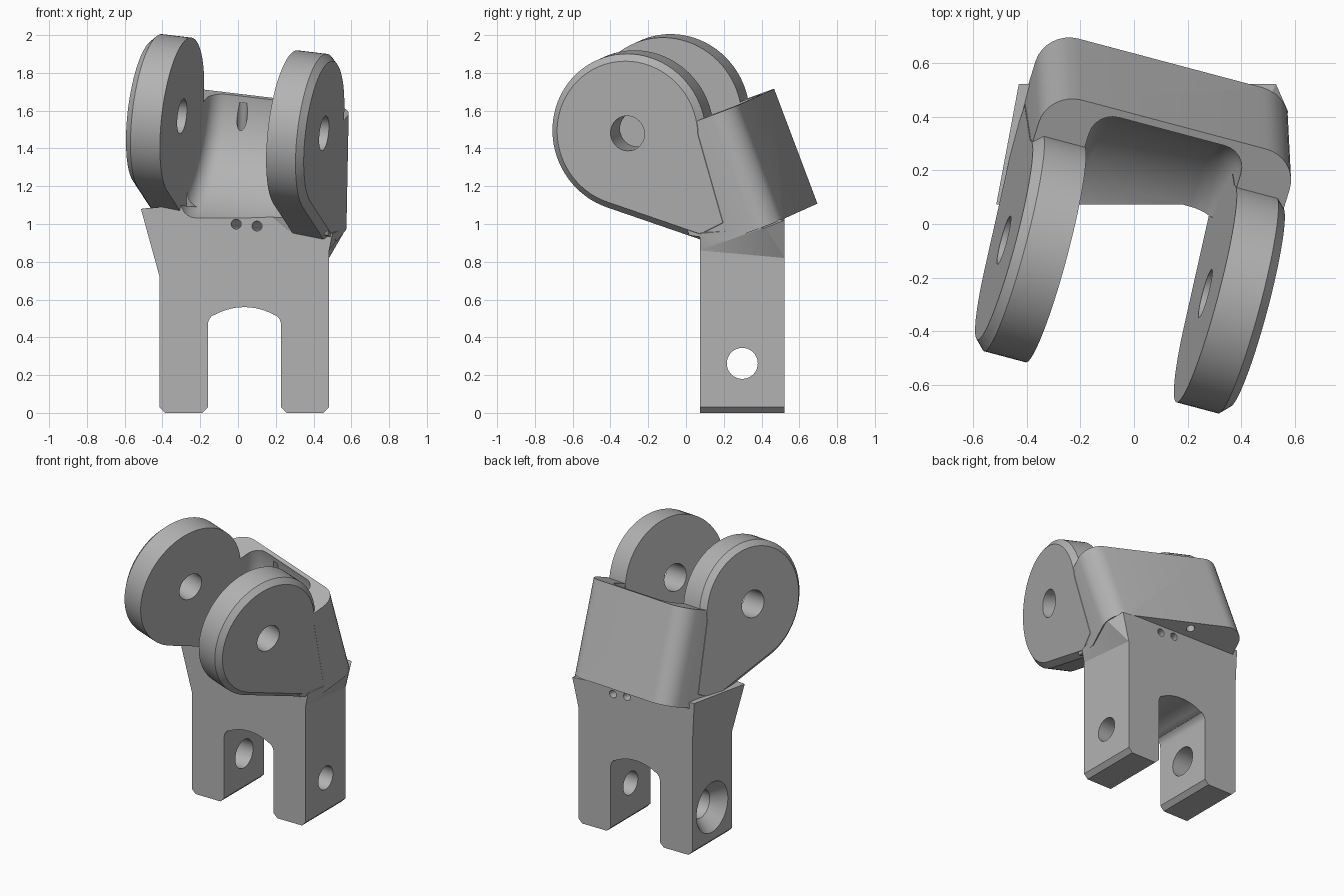
import bpy, bmesh, math
from mathutils import Matrix, Vector

if "Cube" in bpy.data.objects:
    bpy.data.objects.remove(bpy.data.objects["Cube"])

grey = bpy.data.materials.new("plain_grey")
grey.use_nodes = True
colour = (0.45, 0.45, 0.45, 1)
grey.diffuse_color = colour
grey.node_tree.nodes["Principled BSDF"].inputs["Base Color"].default_value = colour

# Hinge frame: x along the upper pin, y to the back, z up the back plate
pin = Vector((0.96, -0.255, -0.115)).normalized()
up = Vector((0.018, -0.353, 0.936))
up = (up - pin * up.dot(pin)).normalized()
back = up.cross(pin)
HINGE = Matrix((pin, back, up)).transposed().to_4x4()
HINGE.translation = (-0.015, -0.185, 1.536)
UPRIGHT = Matrix.Identity(4)


def finish(name, bm, matrix=UPRIGHT):
    bmesh.ops.recalc_face_normals(bm, faces=bm.faces)
    bm.transform(matrix)
    mesh = bpy.data.meshes.new(name)
    bm.to_mesh(mesh)
    bm.free()
    mesh.materials.append(grey)
    obj = bpy.data.objects.new(name, mesh)
    bpy.context.collection.objects.link(obj)
    return obj


def prism(points, start, end, axis):
    """Extrude a 2D outline along x or y."""
    place = (lambda p, d: (d, p[0], p[1])) if axis == "x" else (lambda p, d: (p[0], d, p[1]))
    bm = bmesh.new()
    face = bm.faces.new([bm.verts.new(place(p, start)) for p in points])
    ext = bmesh.ops.extrude_face_region(bm, geom=[face])["geom"]
    move = Vector(place((0, 0), end - start))
    bmesh.ops.translate(bm, verts=[g for g in ext if isinstance(g, bmesh.types.BMVert)], vec=move)
    return bm


def bevel(bm, test, offset, segments):
    edges = [e for e in bm.edges if test(*[v.co for v in e.verts])]
    bmesh.ops.bevel(bm, geom=edges, offset=offset, segments=segments, profile=0.5, affect="EDGES")


def rod(name, start, end, r1, r2=None, segments=40):
    start, end = Vector(start), Vector(end)
    bm = bmesh.new()
    bmesh.ops.create_cone(bm, cap_ends=True, segments=segments, radius1=r1,
                          radius2=r2 or r1, depth=(end - start).length)
    turn = (end - start).to_track_quat("Z", "Y").to_matrix().to_4x4()
    return finish(name, bm, Matrix.Translation((start + end) / 2) @ turn)


def combine(target, other, operation):
    other.hide_render = True
    mod = target.modifiers.new("join", "BOOLEAN")
    mod.object, mod.operation, mod.solver = other, operation, "EXACT"
    bpy.context.view_layer.update()
    mesh = bpy.data.meshes.new_from_object(target.evaluated_get(bpy.context.evaluated_depsgraph_get()))
    target.modifiers.clear()
    target.data = mesh
    bpy.data.objects.remove(other)


def arc(cx, cz, r, a0, a1, n):
    angles = [math.radians(a0 + (a1 - a0) * i / n) for i in range(n + 1)]
    return [(cx + r * math.cos(t), cz + r * math.sin(t)) for t in angles]


# Lower fork: chamfered legs around an arched slot
L, R, SL, SR, CH = -0.415, 0.482, -0.16, 0.228, 0.03
slot = arc(0.165, 0.465, 0.063, 0, 55, 5) + arc(0.034, 0.24, 0.32, 60, 120, 10) + arc(-0.097, 0.465, 0.063, 125, 180, 5)
outline = [(L, CH), (L, 1.0), (R, 1.0), (R, CH), (R - CH, 0), (SR + CH, 0), (SR, CH)]
outline += slot + [(SL, CH), (SL - CH, 0), (L + CH, 0)]
body = finish("clevis_link", prism(outline, 0.073, 0.522, "y"))

# Flared neck between the fork and the turned upper body
neck = bmesh.new()
for p in [(L, 0.073, 0.72), (L, 0.522, 0.78), (R, 0.073, 0.86), (R, 0.522, 0.82),
          (0.5, 0.073, 0.95), (0.575, 0.42, 0.98), (0.53, 0.522, 1.02),
          (0.3, 0.073, 1.06), (-0.3, 0.073, 1.1), (-0.514, 0.073, 1.08), (-0.43, 0.522, 1.09)]:
    neck.verts.new(p)
hull = bmesh.ops.convex_hull(neck, input=neck.verts)
bmesh.ops.delete(neck, geom=list({g for g in hull["geom_interior"] + hull["geom_unused"]
                                  if isinstance(g, bmesh.types.BMVert)}), context="VERTS")
combine(body, finish("neck", neck), "UNION")

# Upper block with rounded back corners
block = prism([(0.3, -0.066), (0.592, -0.066), (0.592, -0.715), (0.3, -0.715), (0.12, -0.62), (0.12, -0.5)],
              -0.488, 0.488, "x")
bevel(block, lambda p, q: min(p.y, q.y) > 0.58 and abs(p.x - q.x) < 0.01, 0.13, 8)
combine(body, finish("upper_block", block, HINGE), "UNION")

# Round pocket about the pin, with filleted ends
pocket = prism(arc(0, 0, 0.567, 0, 357.5, 143), -0.295, 0.295, "x")
bevel(pocket, lambda p, q: abs(p.x - q.x) < 0.01, 0.09, 6)
combine(body, finish("pocket_cutter", pocket, HINGE), "DIFFERENCE")

# Pair of round ears, chamfered on the outside
ear_outline = arc(0, 0, 0.42, -20, 232, 56) + [(0.17, -0.67), (0.35, -0.65)]
for side in (-1, 1):
    ear = prism(ear_outline, side * 0.293, side * 0.49, "x")
    bevel(ear, lambda p, q: min(p.x * side, q.x * side) > 0.48, 0.035, 1)
    combine(body, finish("ear", ear, HINGE), "UNION")

# Pin bores, lower countersink and small drilled holes
drills = [
    (HINGE @ Vector((-0.7, 0, 0)), HINGE @ Vector((0.7, 0, 0)), 0.093),
    ((0, 0.298, 0.262), (0.7, 0.298, 0.262), 0.082),
    ((-0.6, 0.298, 0.262), (0.03, 0.298, 0.262), 0.1),
    ((L - 0.01, 0.298, 0.262), (L + 0.09, 0.298, 0.262), 0.185, 0.1),
    ((-0.035, -0.03, 1.0), (0.125, 0.62, 0.995), 0.026),
    ((0.075, -0.03, 0.99), (0.235, 0.62, 0.985), 0.026),
    (HINGE @ Vector((-0.115, 0.54, -0.8)), HINGE @ Vector((-0.115, 0.54, -0.1)), 0.027),
]
for d in drills:
    combine(body, rod("drill", *d), "DIFFERENCE")

# Smooth curved faces, keep the machined edges sharp
for o in bpy.context.selected_objects:
    o.select_set(False)
body.select_set(True)
bpy.context.view_layer.objects.active = body
bpy.ops.object.shade_smooth_by_angle(angle=math.radians(25))
